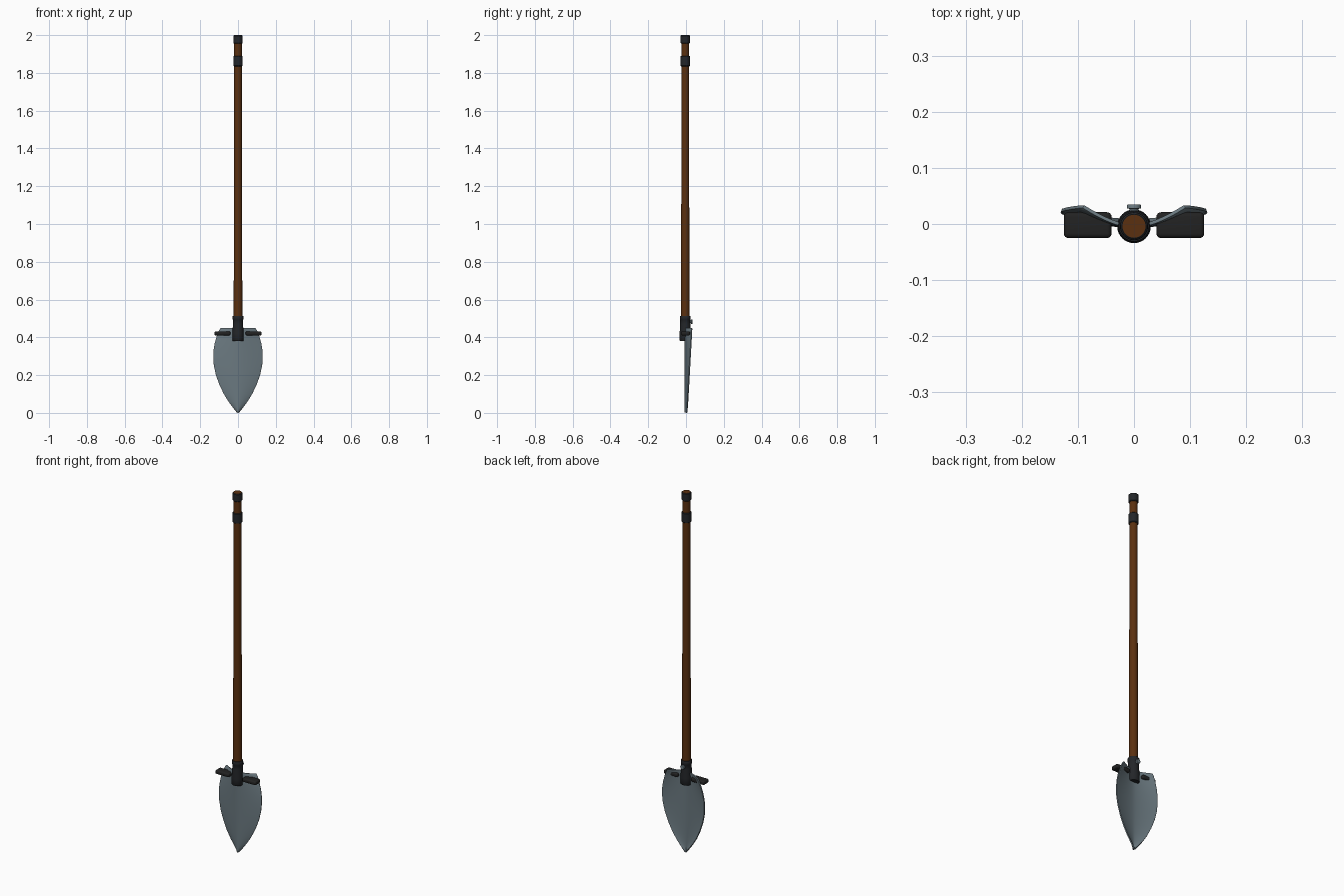
import bpy, bmesh, math

if "Cube" in bpy.data.objects:
    bpy.data.objects.remove(bpy.data.objects["Cube"])

CY = -0.004  # shaft axis in y


def mat(name, rgb):
    m = bpy.data.materials.new(name)
    m.diffuse_color = (*rgb, 1)
    m.use_nodes = True
    m.node_tree.nodes["Principled BSDF"].inputs["Base Color"].default_value = m.diffuse_color
    return m


WOOD = mat("brown wood", (0.105, 0.030, 0.005))
IRON = mat("dark iron", (0.017, 0.019, 0.022))
RUBBER = mat("black rubber", (0.016, 0.016, 0.016))
STEEL = mat("grey steel", (0.145, 0.190, 0.215))


def make(name, bm, material, smooth=True):
    bmesh.ops.recalc_face_normals(bm, faces=bm.faces)
    me = bpy.data.meshes.new(name)
    bm.to_mesh(me)
    bm.free()
    ob = bpy.data.objects.new(name, me)
    bpy.context.collection.objects.link(ob)
    me.materials.append(material)
    if smooth:
        bpy.ops.object.select_all(action='DESELECT')
        ob.select_set(True)
        bpy.context.view_layer.objects.active = ob
        bpy.ops.object.shade_smooth_by_angle(angle=math.radians(40))
    return ob


def lathe(name, profile, material, closed=False, axis='Z', loc=(0, CY, 0), n=32):
    """Revolve (radius, height) points; closed profiles make rings."""
    bm = bmesh.new()
    rings = []
    for r, h in profile:
        ring = []
        for i in range(n):
            a = 2 * math.pi * i / n
            c, s = r * math.cos(a), r * math.sin(a)
            p = (c, s, h) if axis == 'Z' else (c, h, s)
            ring.append(bm.verts.new([p[k] + loc[k] for k in range(3)]))
        rings.append(ring)
    pairs = list(zip(rings, rings[1:]))
    if closed:
        pairs.append((rings[-1], rings[0]))
    else:
        bm.faces.new(rings[0])
        bm.faces.new(rings[-1])
    for a, b in pairs:
        for i in range(n):
            j = (i + 1) % n
            bm.faces.new((a[i], a[j], b[j], b[i]))
    return make(name, bm, material)


# wooden shaft
lathe("shaft", [(0.0225, 0.40), (0.0225, 0.70), (0.0205, 1.3), (0.0205, 2.0)], WOOD)


# iron bands at the top of the shaft
def band(name, z0, z1, r):
    b = 0.003
    lathe(name, [(0.019, z0), (r - b, z0), (r, z0 + b), (r, z1 - b),
                 (r - b, z1), (0.019, z1)], IRON, closed=True)


band("top_band", 1.955, 1.9995, 0.0245)
band("lower_band", 1.835, 1.89, 0.025)

# socket joining shaft and blade
lathe("socket", [(0.027, 0.38), (0.030, 0.384), (0.030, 0.42), (0.0265, 0.47),
                 (0.0265, 0.492), (0.0285, 0.495), (0.0285, 0.511),
                 (0.0265, 0.514), (0.020, 0.514)], IRON)

# bolt through the back of the socket
lathe("socket_bolt", [(0.008, 0), (0.008, 0.031), (0.0125, 0.032), (0.0125, 0.037),
                      (0.011, 0.039)], STEEL, axis='Y', loc=(0, CY, 0.483), n=20)

# dished pointed blade, (height, half width)
OUT = [(0.002, 0.002), (0.015, 0.014), (0.03, 0.026), (0.06, 0.049), (0.1, 0.074),
       (0.15, 0.098), (0.2, 0.116), (0.25, 0.127), (0.29, 0.130), (0.33, 0.129),
       (0.37, 0.122), (0.41, 0.110), (0.437, 0.099), (0.448, 0.090)]
N = 24
bm = bmesh.new()
rows = []
for z, w in OUT:
    rim = 0.006 + 0.056 * z
    row = []
    for i in range(N + 1):
        t = -1 + 2 * i / N
        y = -0.005 + (rim + 0.005) * abs(t) ** 1.6
        row.append(bm.verts.new((t * w, y, z)))
    rows.append(row)
for a, b in zip(rows, rows[1:]):
    for i in range(N):
        bm.faces.new((a[i], a[i + 1], b[i + 1], b[i]))
blade = make("blade", bm, STEEL)
sol = blade.modifiers.new("thickness", 'SOLIDIFY')
sol.thickness = 0.006
sol.offset = 0
bev = blade.modifiers.new("edge", 'BEVEL')
bev.width = 0.0015
bev.segments = 2
bev.limit_method = 'ANGLE'
bev.angle_limit = math.radians(50)

# foot rests on both shoulders
for side, sx in (("left", -1), ("right", 1)):
    bm = bmesh.new()
    bmesh.ops.create_cube(bm, size=1)
    for v in bm.verts:
        v.co = (v.co.x * 0.085 + sx * 0.0825, v.co.y * 0.046 - 0.002, v.co.z * 0.022 + 0.421)
    bmesh.ops.bevel(bm, geom=bm.edges[:], offset=0.008, segments=4, profile=0.5,
                    affect='EDGES')
    make(side + "_foot_rest", bm, RUBBER)
